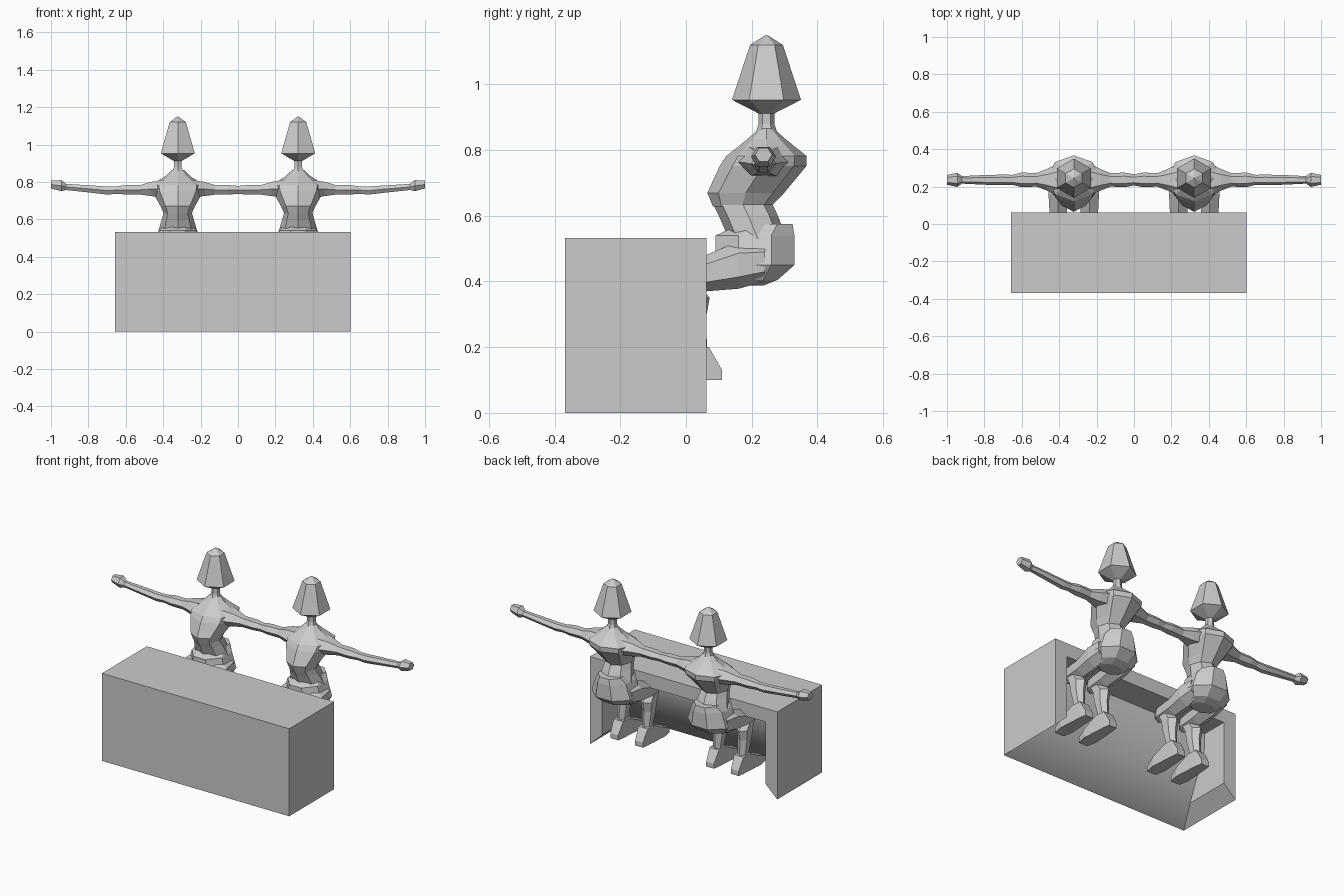
import bpy, bmesh, math
from mathutils import Vector

grey = bpy.data.materials.new("plain grey")
grey.diffuse_color = (0.6, 0.6, 0.6, 1)


def finish(bm, name):
    bmesh.ops.recalc_face_normals(bm, faces=bm.faces)
    me = bpy.data.meshes.new(name)
    bm.to_mesh(me)
    bm.free()
    me.materials.append(grey)
    ob = bpy.data.objects.new(name, me)
    bpy.context.collection.objects.link(ob)
    return ob


def loft(name, axis, rings, sides=6, turn=0.0):
    """Skin rings (x, y, z, ra, rb) lying across the given axis; turn in sides."""
    bm = bmesh.new()
    u, v = {"x": ((0, 1, 0), (0, 0, 1)),
            "y": ((1, 0, 0), (0, 0, 1)),
            "z": ((1, 0, 0), (0, 1, 0))}[axis]
    u, v = Vector(u), Vector(v)
    loops = []
    for x, y, z, ra, rb in rings:
        loop = []
        for i in range(sides):
            a = 2 * math.pi * (i + turn) / sides
            loop.append(bm.verts.new(Vector((x, y, z)) + u * ra * math.cos(a) + v * rb * math.sin(a)))
        loops.append(loop)
    for a, b in zip(loops, loops[1:]):
        for i in range(sides):
            j = (i + 1) % sides
            bm.faces.new((a[i], a[j], b[j], b[i]))
    bm.faces.new(loops[0])
    bm.faces.new(loops[-1])
    return finish(bm, name)


# Desk: box open at the back, with a curved inner panel sloping to the front edge
X0, X1, Y0, Y1, H, T = -0.657, 0.602, -0.368, 0.062, 0.532, 0.08
bm = bmesh.new()
side = []
for x, xi in ((X0, X0 + T), (X1, X1 - T)):
    pts = {"ft": (x, Y0, H), "fb": (x, Y0, 0), "bt": (x, Y1, H), "bb": (x, Y1, 0),
           "a": (xi, Y1, 0.45), "b": (xi, Y1, 0.075), "e": (xi, -0.22, 0.075),
           "c": (xi, -0.10, 0.45), "d": (xi, -0.10, 0.36)}
    p = {k: bm.verts.new(co) for k, co in pts.items()}
    side.append(p)
    for keys in (("ft", "fb", "bb", "bt"), ("bt", "a", "b", "bb"), ("a", "c", "d", "e", "b"),
                 ("e", "b", "bb", "fb")):
        bm.faces.new([p[k] for k in keys])
l, r = side
for k, m in (("ft", "fb"), ("ft", "bt"), ("bt", "a"), ("a", "c"),
             ("c", "d"), ("d", "e"), ("e", "fb")):
    f = bm.faces.new((l[k], r[k], r[m], l[m]))
    f.smooth = k in "cde"
finish(bm, "desk")

# Two seated figures with outstretched arms
for s, who in ((-1, "left"), (1, "right")):
    cx = 0.322 * s

    # Head on a hexagonal plan, pointed front and back
    loft(who + "_head", "z", [(cx, 0.245, z, q, q) for z, q in
                              ((0.912, 0.025), (0.953, 0.105), (1.12, 0.05), (1.15, 0.003))], 6, 0.5)
    loft(who + "_neck", "z", [(cx, 0.245, z, q, q) for z, q in
                              ((0.85, 0.034), (0.88, 0.024), (0.92, 0.024))], 6, 0.5)

    # Chest narrowing to the ribs
    loft(who + "_chest", "z", [(cx, y, z, rx, ry) for z, y, ry, rx in
                               ((0.865, 0.245, 0.022, 0.032), (0.832, 0.245, 0.06, 0.065),
                                (0.782, 0.245, 0.122, 0.142), (0.752, 0.235, 0.132, 0.138),
                                (0.67, 0.182, 0.117, 0.092), (0.628, 0.17, 0.088, 0.073))], 8)
    # Belly flowing down to the lap
    loft(who + "_belly", "z", [(cx, y, z, rx, ry) for z, y, ry, rx in
                               ((0.645, 0.168, 0.09, 0.073), (0.60, 0.19, 0.09, 0.085),
                                (0.53, 0.218, 0.088, 0.106))], 8)

    # Hips
    loft(who + "_hips", "z", [(cx, y, z, rx, ry) for z, y, ry, rx in
                              ((0.575, 0.245, 0.086, 0.08), (0.54, 0.21, 0.13, 0.108),
                               (0.45, 0.21, 0.13, 0.14), (0.405, 0.205, 0.08, 0.11),
                               (0.388, 0.19, 0.05, 0.075))], 8, 0.5)

    # Outer arm with hand, inner arm reaching the middle
    loft(who + "_outer_arm", "x", [(s * x, 0.236, z, q, h) for x, z, q, h in
                                   ((0.40, 0.765, 0.09, 0.052), (0.465, 0.762, 0.058, 0.044),
                                    (0.52, 0.758, 0.036, 0.03), (0.60, 0.758, 0.039, 0.029),
                                    (0.65, 0.756, 0.027, 0.023), (0.70, 0.754, 0.028, 0.025),
                                    (0.80, 0.763, 0.026, 0.022), (0.92, 0.773, 0.02, 0.019),
                                    (0.945, 0.78, 0.038, 0.034), (1.0, 0.786, 0.026, 0.024))])
    loft(who + "_inner_arm", "x", [(s * x, 0.236, z, q, h) for x, z, q, h in
                                   ((0.244, 0.765, 0.09, 0.052), (0.18, 0.762, 0.058, 0.044),
                                    (0.125, 0.758, 0.036, 0.03), (0.05, 0.758, 0.039, 0.029),
                                    (0.0, 0.757, 0.03, 0.025))])

    # Legs bent at the knee, feet flat
    for t, leg in ((-1, "left"), (1, "right")):
        lx = cx + t * 0.083
        tag = who + "_figure_" + leg
        loft(tag + "_thigh", "y", [(lx, y, z, rx, rz) for y, z, rx, rz in
                                   ((0.24, 0.46, 0.05, 0.06), (0.16, 0.45, 0.06, 0.072),
                                    (0.06, 0.425, 0.054, 0.055), (-0.05, 0.42, 0.045, 0.048),
                                    (-0.08, 0.415, 0.028, 0.03))], 6, 0.5)
        loft(tag + "_shin", "z", [(lx, y, z, rx, ry) for z, y, rx, ry in
                                  ((0.44, -0.04, 0.036, 0.04), (0.35, 0.015, 0.042, 0.057),
                                   (0.29, 0.015, 0.036, 0.046), (0.20, 0.03, 0.028, 0.034),
                                   (0.15, 0.035, 0.032, 0.04))], 6, 0.5)
        # Foot: tapered block from heel to toe
        loft(tag + "_foot", "y", [(lx, y, 0.10 + h / 2, w * 1.41, h * 0.705) for y, w, h in
                                  ((0.11, 0.026, 0.03), (0.07, 0.032, 0.10), (0.01, 0.036, 0.10),
                                   (-0.08, 0.042, 0.055), (-0.14, 0.03, 0.03))], 4, 0.5)
